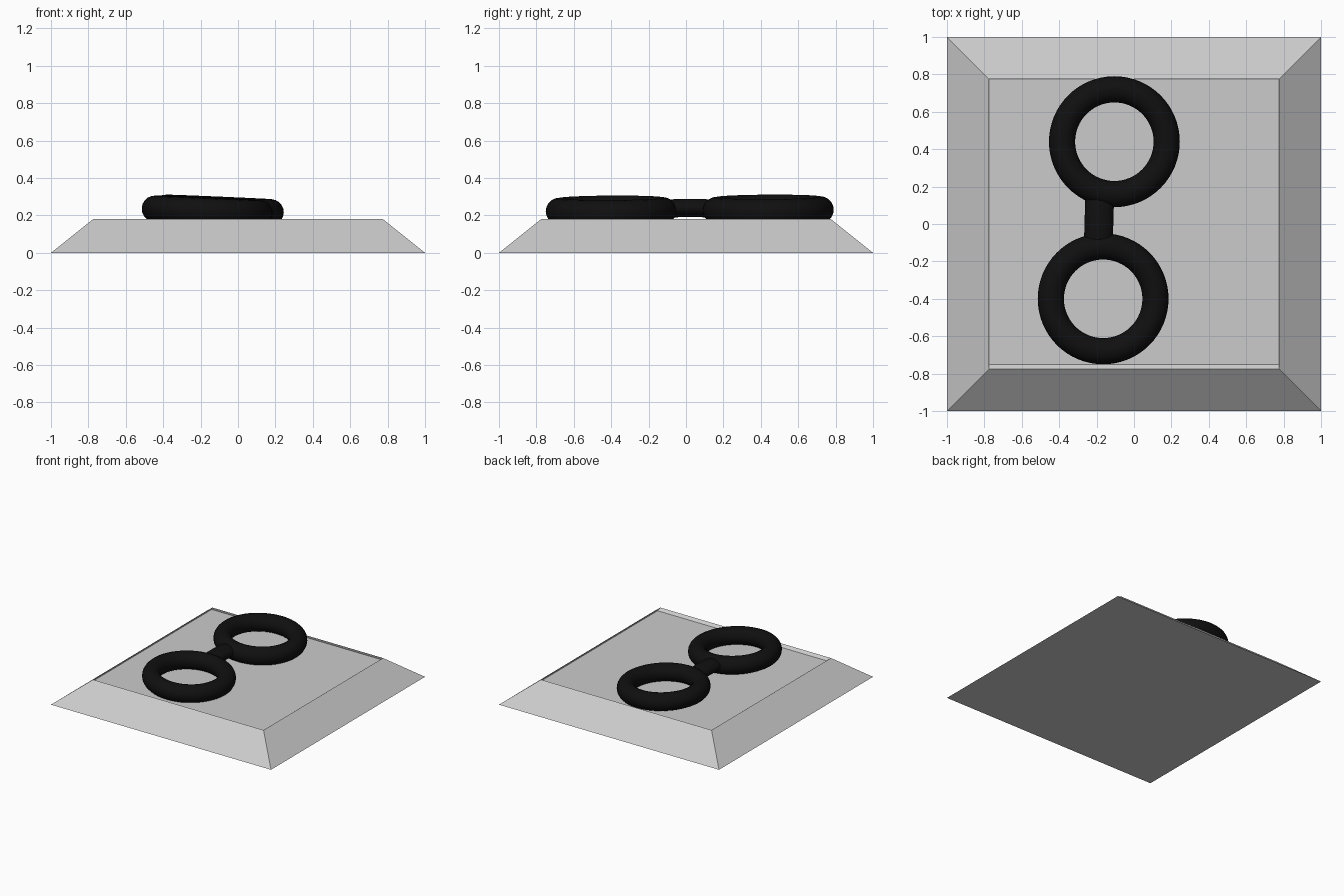
import bpy, bmesh, math
from mathutils import Vector

if "Cube" in bpy.data.objects:
    bpy.data.objects.remove(bpy.data.objects["Cube"])

black = bpy.data.materials.new("black")
black.diffuse_color = (0.005, 0.005, 0.005, 1)
black.use_nodes = True
black.node_tree.nodes["Principled BSDF"].inputs["Base Color"].default_value = black.diffuse_color


def ring_verts(bm, x, y0, y1, z):
    return [bm.verts.new(p) for p in ((-x, y0, z), (x, y0, z), (x, y1, z), (-x, y1, z))]


# Sloped base with a shallow recessed top
bm = bmesh.new()
levels = [ring_verts(bm, 1, -1, 1, 0),
          ring_verts(bm, 0.775, -0.775, 0.775, 0.18),
          ring_verts(bm, 0.785, -0.752, 0.78, 0.16)]
for a, b in zip(levels, levels[1:]):
    for i in range(4):
        j = (i + 1) % 4
        bm.faces.new((a[i], a[j], b[j], b[i]))
bm.faces.new(levels[0][::-1])
bm.faces.new(levels[-1])
bmesh.ops.recalc_face_normals(bm, faces=bm.faces)
mesh = bpy.data.meshes.new("base")
bm.to_mesh(mesh)
bm.free()
bpy.context.collection.objects.link(bpy.data.objects.new("base", mesh))


# Two thick rings, leaning slightly to the right
def ring(name, x, y, z):
    bpy.ops.mesh.primitive_torus_add(
        major_radius=0.28, minor_radius=0.07, major_segments=64, minor_segments=20,
        location=(x, y, z), rotation=(0.006, 0.043, 0))
    ob = bpy.context.object
    ob.name = name
    ob.data.materials.append(black)
    bpy.ops.object.shade_smooth()


ring("front_ring", -0.165, -0.40, 0.224)
ring("back_ring", -0.105, 0.44, 0.229)

# Flattened, gently arched bridge joining the rings
curve = bpy.data.curves.new("bridge", 'CURVE')
curve.dimensions = '3D'
curve.bevel_depth = 0.077
curve.bevel_resolution = 5
curve.use_fill_caps = True
spline = curve.splines.new('POLY')
n = 9
spline.points.add(n - 1)
for i, p in enumerate(spline.points):
    t = i / (n - 1) * 2 - 1
    p.co = (0.004 * t, 0.14 * t, -0.025 * t ** 4, 1)
    p.radius = 1
spline.use_smooth = True
curve.materials.append(black)
bridge = bpy.data.objects.new("bridge", curve)
bridge.location = (-0.187, 0.022, 0.24)
bridge.scale = (1, 1, 0.65)
bpy.context.collection.objects.link(bridge)
